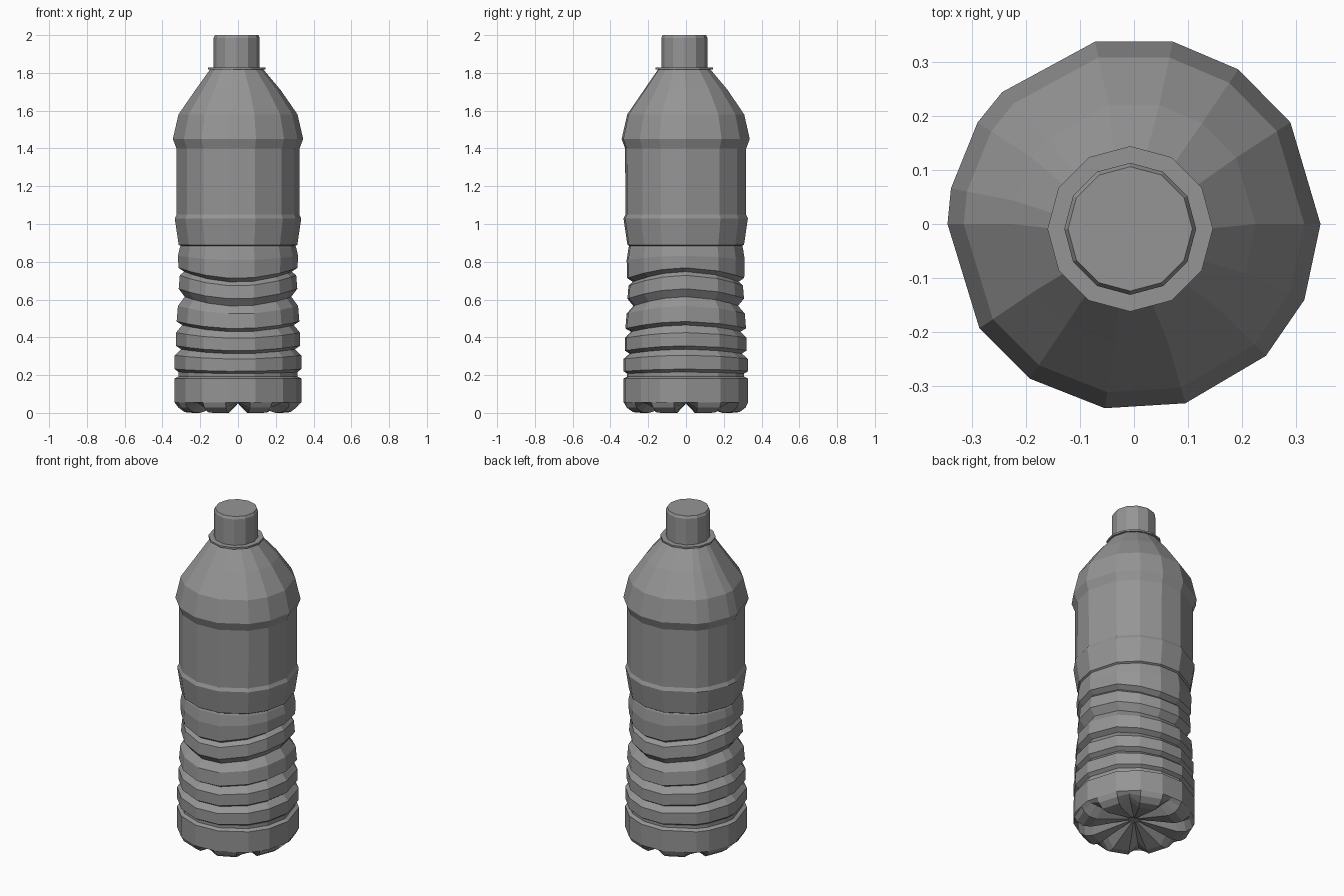
import bpy, bmesh
from math import sin, cos, radians, pi

if "Cube" in bpy.data.objects:
    bpy.data.objects.remove(bpy.data.objects["Cube"], do_unlink=True)

grey = bpy.data.materials.new("Plain grey")
grey.use_nodes = True
colour = (0.3, 0.3, 0.3, 1)
grey.diffuse_color = colour
grey.node_tree.nodes["Principled BSDF"].inputs["Base Color"].default_value = colour


def loft(name, rings, cap_start=False, cap_end=False):
    """Skin a list of closed rings of equal length, listed from low to high."""
    bm = bmesh.new()
    loops = [[bm.verts.new(p) for p in ring] for ring in rings]
    n = len(loops[0])
    for low, high in zip(loops, loops[1:]):
        for i in range(n):
            j = (i + 1) % n
            bm.faces.new((low[i], low[j], high[j], high[i]))
    if cap_start:
        bm.faces.new(loops[0][::-1])
    if cap_end:
        bm.faces.new(loops[-1])
    mesh = bpy.data.meshes.new(name)
    bm.to_mesh(mesh)
    bm.free()
    mesh.materials.append(grey)
    obj = bpy.data.objects.new(name, mesh)
    bpy.context.collection.objects.link(obj)
    return obj


# Uneven corner angles of the bottle's faceted cross-section
corners = [radians(a) for a in (0, 33, 56, 78, 102, 135, 147, 169, 180,
                                214, 236, 261, 286, 315, 336)]
dozen = [i * pi / 6 for i in range(12)]
neck_x, neck_y = -0.007, -0.009


def body_ring(r, z, wave=0):
    """Ring that rises towards the sides and dips at front and back."""
    return [(r * cos(a), r * sin(a), z + wave * cos(2 * a)) for a in corners]


def neck_ring(r, z, angles=dozen):
    return [(neck_x + r * cos(a), neck_y + r * sin(a), z) for a in angles]


# Body: lower wall, wavy ribs, band, label panel and shoulder (radius, height, wave)
profile = [
    (.336, .055), (.336, .182), (.315, .192), (.315, .212, .004),
    (.335, .226, .006), (.335, .295, .01), (.302, .325, .012),
    (.328, .342, .013), (.328, .41, .015), (.295, .447, .018),
    (.325, .465, .019), (.318, .545, .021), (.282, .59, .025),
    (.314, .63, .027), (.308, .70, .028), (.285, .72, .028),
    (.315, .74, .028), (.318, .82, .012), (.308, .875), (.304, .884),
    (.314, .89), (.335, 1.03), (.325, 1.05), (.326, 1.40),
    (.345, 1.45), (.315, 1.58), (.225, 1.71),
]
body_rings = [body_ring(*p) for p in profile] + [neck_ring(.138, 1.822, corners)]
loft("bottle_body", body_rings)

# Foot: eight petals parted by grooves that meet in the middle
sides = 15


def wall_radius(a):
    """Radius of the faceted wall at an angle."""
    a %= 2 * pi
    ends = corners + [2 * pi]
    for lo, hi in zip(ends, ends[1:]):
        if lo <= a <= hi:
            return .336 * cos((hi - lo) / 2) / cos(a - (lo + hi) / 2)


foot_angles = []
for k in range(8):
    foot_angles += [(k * pi / 4 + d, d == 0) for d in (0, .2, pi / 4 - .2)]


def foot_ring(scale, pad_z, groove_z):
    ring = []
    for a, groove in foot_angles:
        r = wall_radius(a) * scale * (.95 if groove and scale < 1 else 1)
        ring.append((r * cos(a), r * sin(a), groove_z if groove else pad_z))
    return ring


loft("petal_foot", [foot_ring(.1, .055, .065), foot_ring(.72, 0, .05),
                    foot_ring(.86, .004, .052), foot_ring(.96, .028, .053),
                    foot_ring(1, .056, .056)], cap_start=True)

# Neck collar and screw cap
loft("neck_collar", [neck_ring(.153, 1.818), neck_ring(.153, 1.828)], True, True)
loft("screw_cap", [neck_ring(.122, 1.828), neck_ring(.122, 1.985),
                   neck_ring(.115, 2.0)], cap_end=True)
